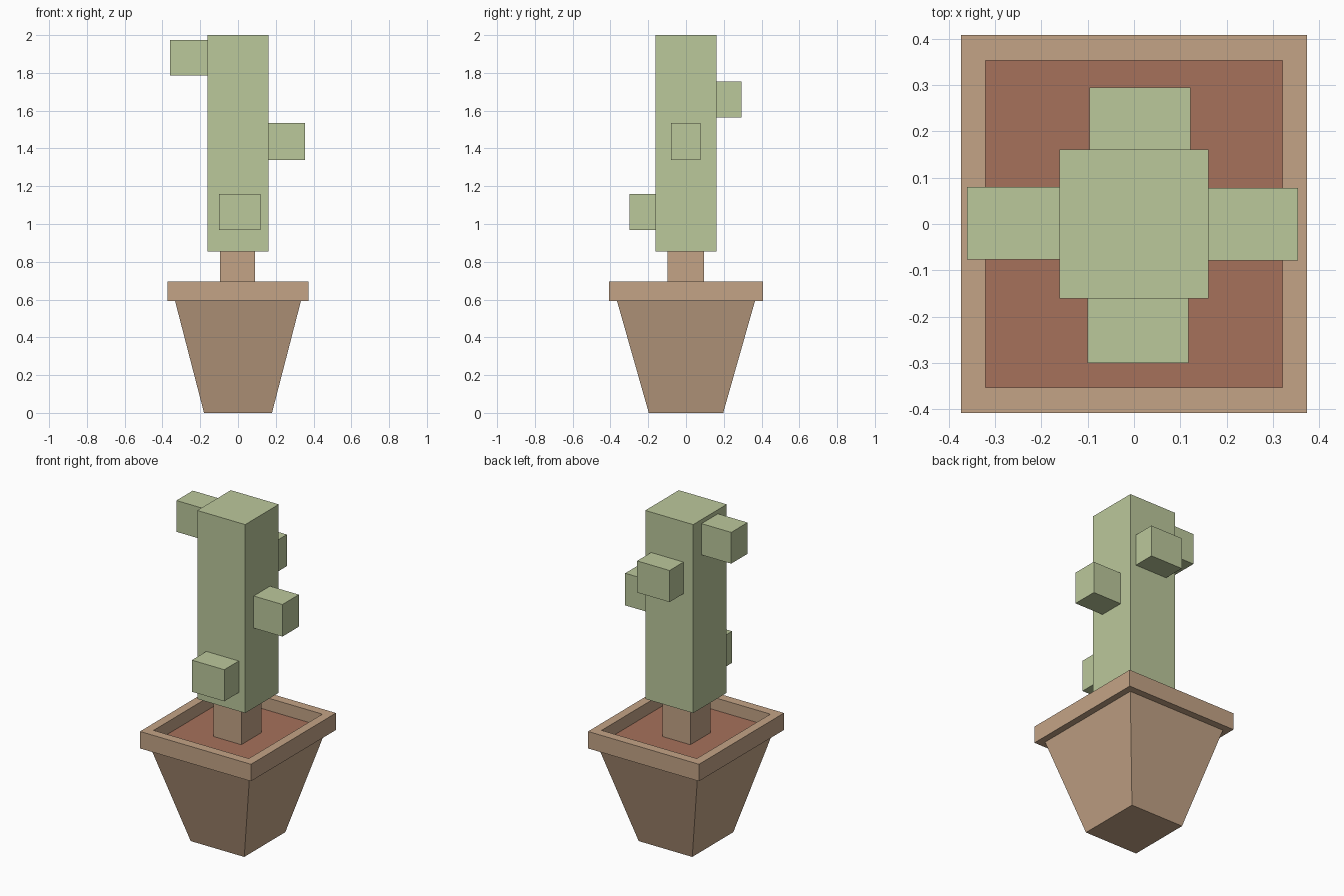
import bpy
import bmesh

cube = bpy.data.objects.get("Cube")
if cube:
    bpy.data.objects.remove(cube, do_unlink=True)


def material(name, color):
    m = bpy.data.materials.new(name)
    m.use_nodes = True
    m.diffuse_color = color
    m.node_tree.nodes["Principled BSDF"].inputs["Base Color"].default_value = color
    return m


green = material("cactus green", (0.50, 0.58, 0.33, 1))
clay = material("clay tan", (0.55, 0.37, 0.24, 1))
earth = material("red soil", (0.38, 0.165, 0.105, 1))


def finish(bm, name, mat):
    bmesh.ops.recalc_face_normals(bm, faces=bm.faces)
    mesh = bpy.data.meshes.new(name)
    bm.to_mesh(mesh)
    bm.free()
    mesh.materials.append(mat)
    obj = bpy.data.objects.new(name, mesh)
    bpy.context.collection.objects.link(obj)
    return obj


def box(name, x, y, z, mat):
    """Box from its (low, high) range along each axis."""
    bm = bmesh.new()
    bmesh.ops.create_cube(bm, size=1)
    for v in bm.verts:
        v.co = [r[0] if c < 0 else r[1] for c, r in zip(v.co, (x, y, z))]
    return finish(bm, name, mat)


def rings(name, levels, mat, cap_end=True):
    """Stack of rectangles (half x, half y, z) joined by walls."""
    bm = bmesh.new()
    loops = [[bm.verts.new((sx * hx, sy * hy, z))
              for sx, sy in ((-1, -1), (1, -1), (1, 1), (-1, 1))]
             for hx, hy, z in levels]
    pairs = list(zip(loops, loops[1:]))
    if cap_end:
        bm.faces.new(loops[0])
        bm.faces.new(loops[-1])
    else:
        pairs.append((loops[-1], loops[0]))
    for a, b in pairs:
        for i in range(4):
            j = (i + 1) % 4
            bm.faces.new((a[i], a[j], b[j], b[i]))
    return finish(bm, name, mat)


# Tapered pot with a hollow square rim
soil_z, rim_low, rim_top = 0.62, 0.592, 0.695
rings("pot_body", [(0.18, 0.197, 0), (0.333, 0.365, rim_low)], clay)
rings("pot_rim", [(0.373, 0.408, rim_low), (0.373, 0.408, rim_top),
                  (0.32, 0.353, rim_top), (0.32, 0.353, rim_low)], clay, cap_end=False)
box("soil", (-0.32, 0.32), (-0.353, 0.353), (rim_low, soil_z), earth)

# Stem and cactus column
box("stem", (-0.096, 0.091), (-0.098, 0.095), (soil_z, 0.855), clay)
side = 0.161
box("cactus_trunk", (-side, side), (-side, side), (0.855, 2), green)

# One stubby arm on each side
box("arm_right", (-0.36, -side), (-0.077, 0.08), (1.785, 1.975), green)
box("arm_left", (side, 0.354), (-0.079, 0.078), (1.34, 1.535), green)
box("arm_front", (-0.1, 0.118), (-0.3, -side), (0.968, 1.16), green)
box("arm_back", (-0.096, 0.122), (side, 0.295), (1.563, 1.755), green)
